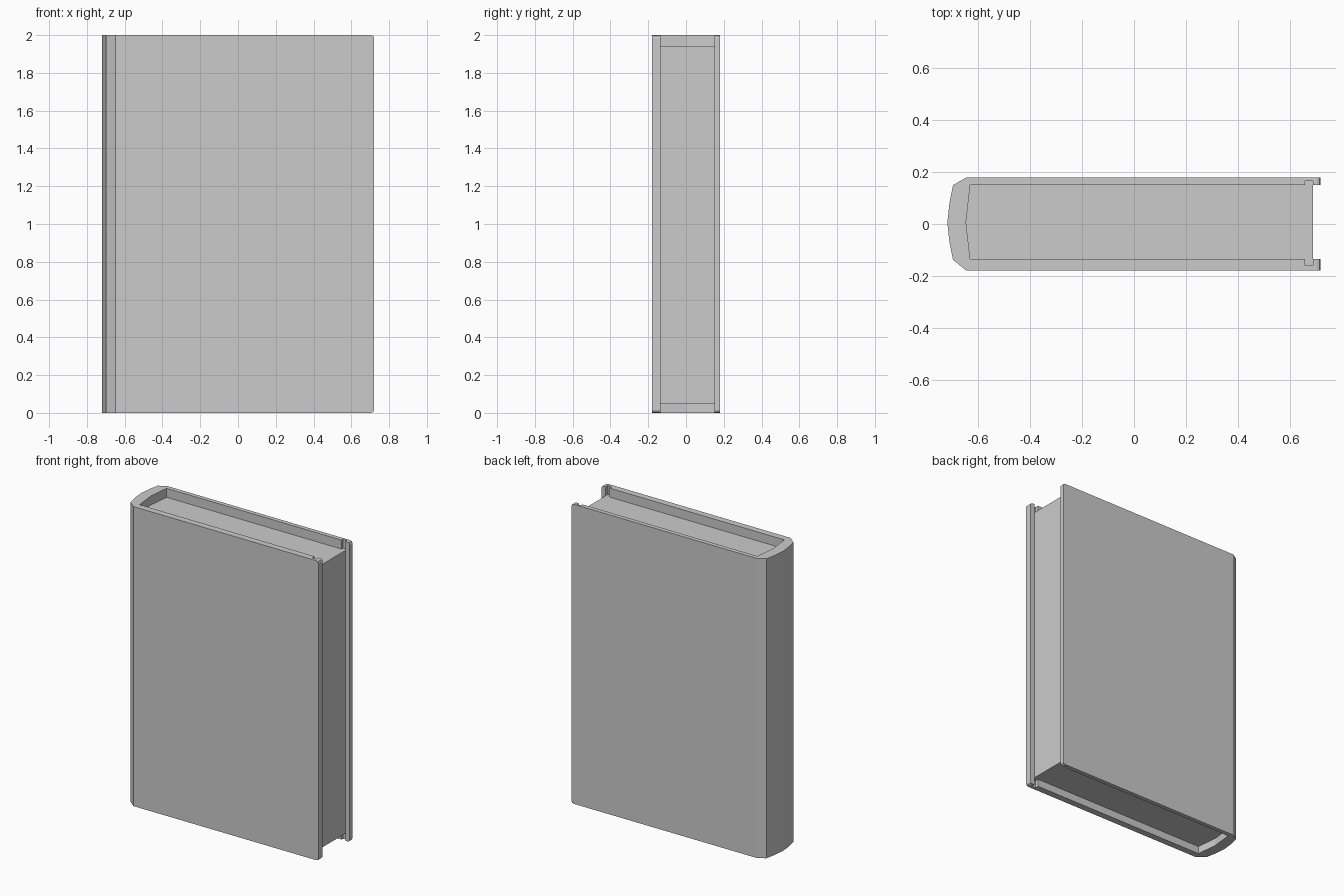
import bpy, bmesh

if "Cube" in bpy.data.objects:
    bpy.data.objects.remove(bpy.data.objects["Cube"])

H = 2.0
# spine and boards, plan view (x, y)
OUTER = [(0.72, -0.179), (-0.648, -0.179), (-0.698, -0.138), (-0.712, -0.07),
         (-0.72, 0.005), (-0.712, 0.08), (-0.698, 0.15), (-0.648, 0.179), (0.72, 0.179)]
# inside of the cover, with a shallow hinge groove near the fore-edge
INNER = [(0.69, 0.15), (0.69, 0.166), (0.66, 0.166), (0.66, 0.15), (-0.632, 0.15),
         (-0.648, 0.005), (-0.632, -0.135),
         (0.66, -0.135), (0.66, -0.16), (0.69, -0.16), (0.69, -0.135)]


def prism(name, profile, z0, z1, round_corners=False):
    bm = bmesh.new()
    face = bm.faces.new([bm.verts.new((x, y, z0)) for x, y in profile])
    top = bmesh.ops.extrude_face_region(bm, geom=[face])["geom"]
    verts = [g for g in top if isinstance(g, bmesh.types.BMVert)]
    bmesh.ops.translate(bm, verts=verts, vec=(0, 0, z1 - z0))
    if round_corners:
        edges = [e for e in bm.edges
                 if all(v.co.x > 0.71 for v in e.verts)
                 and abs(e.verts[0].co.z - e.verts[1].co.z) < 1e-4]
        bmesh.ops.bevel(bm, geom=edges, offset=0.015, segments=2,
                        profile=0.5, affect='EDGES')
    bmesh.ops.recalc_face_normals(bm, faces=bm.faces)
    mesh = bpy.data.meshes.new(name)
    bm.to_mesh(mesh)
    bm.free()
    obj = bpy.data.objects.new(name, mesh)
    bpy.context.collection.objects.link(obj)
    return obj


# one-piece cover: two boards joined by a rounded spine
cover = OUTER + [(0.72, 0.15)] + INNER + [(0.72, -0.135)]
prism("cover", cover, 0, H, round_corners=True)

# page block, recessed at head, tail and fore-edge
prism("page_block", INNER, 0.05, 1.94)
